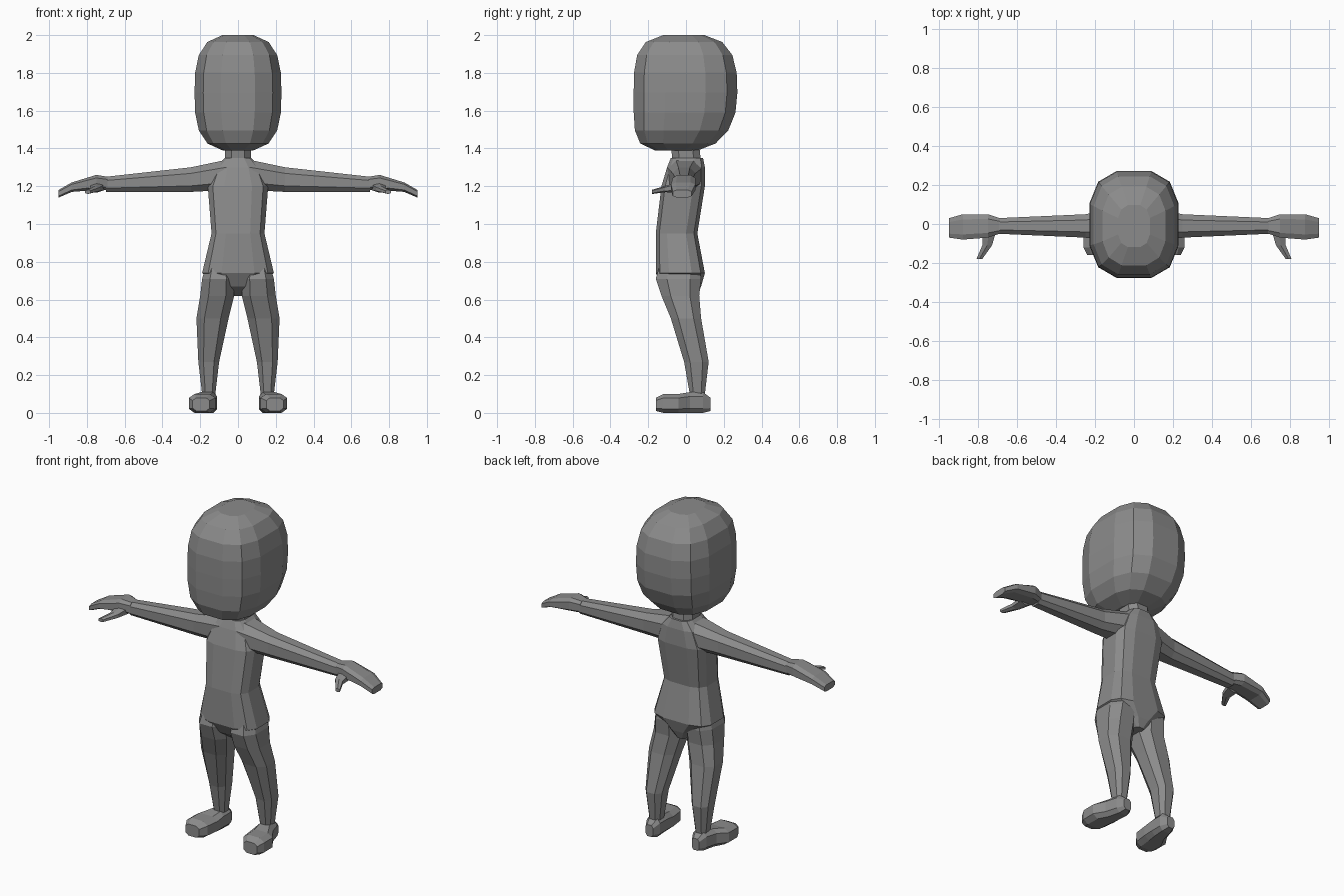
import bpy, bmesh, math

cube = bpy.data.objects.get("Cube")
if cube:
    bpy.data.objects.remove(cube, do_unlink=True)

tone = (.26, .26, .26, 1)
grey = bpy.data.materials.new("clay grey")
grey.use_nodes = True
grey.diffuse_color = tone
grey.node_tree.nodes["Principled BSDF"].inputs["Base Color"].default_value = tone

# Where each lofting axis puts (along, u, v) in space
PLACE = {
    "x": lambda along, u, v: (along, u, v),
    "y": lambda along, u, v: (u, along, v),
    "z": lambda along, u, v: (u, v, along),
}


def section(sides, power):
    """Rounded-box outline that fills the square from -1 to 1."""
    outline = []
    for i in range(sides):
        angle = math.tau * (i + .5) / sides
        outline.append([math.copysign(abs(wave) ** (2 / power), wave)
                        for wave in (math.cos(angle), math.sin(angle))])
    reach = max(u for u, v in outline)
    return [(u / reach, v / reach) for u, v in outline]


def loft(name, axis, rings, sides=8, power=2.6, side=1):
    """Skin rings given as (along, u low, u high, v low, v high)."""
    bm = bmesh.new()
    outline = section(sides, power)
    loops = []
    for along, u_low, u_high, v_low, v_high in rings:
        loop = []
        for u, v in outline:
            x, y, z = PLACE[axis](along,
                                  (u_low + u_high + u * (u_high - u_low)) / 2,
                                  (v_low + v_high + v * (v_high - v_low)) / 2)
            loop.append(bm.verts.new((x * side, y, z)))
        loops.append(loop)
    for near, far in zip(loops, loops[1:]):
        for i in range(sides):
            j = (i + 1) % sides
            bm.faces.new((near[i], near[j], far[j], far[i]))
    bm.faces.new(loops[0])
    bm.faces.new(loops[-1])
    bmesh.ops.recalc_face_normals(bm, faces=bm.faces)
    mesh = bpy.data.meshes.new(name)
    bm.to_mesh(mesh)
    bm.free()
    mesh.materials.append(grey)
    part = bpy.data.objects.new(name, mesh)
    bpy.context.collection.objects.link(part)


def centred(rows):
    """Turn (z, half width, front, back) into rings symmetric in x."""
    return [(z, -half, half, front, back) for z, half, front, back in rows]


def bulge(height, power):
    """Radius of a rounded box at a height between -1 and 1."""
    return (1 - abs(height) ** power) ** (1 / power)


def head_rings():
    """Flat face in front, rounder skull behind with a rising jaw."""
    for degrees in range(-80, 81, 20):
        height = math.sin(math.radians(degrees))
        below = height < 0
        yield (1.695 + .31 * height,
               .23 * bulge(height, 3),
               -.277 * bulge(height, 5 if below else 3.5),
               .272 * bulge(height, 2.3 if below else 3))


loft("head", "z", centred(head_rings()), sides=12, power=2.8)
loft("neck", "z", centred([(1.32, .07, -.07, .08), (1.42, .07, -.08, .07)]))

# Torso from the crotch up to the shoulders
loft("torso", "z", centred([
    (.62, .03, -.05, .06),
    (.67, .08, -.12, .08),
    (.74, .19, -.16, .1),
    (.95, .14, -.16, .06),
    (1.2, .16, -.13, .1),
    (1.3, .12, -.1, .1),
    (1.35, .07, -.08, .09),
]), sides=12, power=3.4)

for label, side in (("left", 1), ("right", -1)):
    # Arm runs outward from inside the chest
    loft(label + "_arm", "x", [
        (.06, -.1, .09, 1.18, 1.34),
        (.25, -.07, .05, 1.17, 1.3),
        (.7, -.05, .03, 1.17, 1.25),
    ], side=side)
    # Mitten hand drooping toward the fingertips
    loft(label + "_hand", "x", [
        (.69, -.05, .03, 1.18, 1.25),
        (.75, -.07, .05, 1.18, 1.26),
        (.88, -.08, .05, 1.17, 1.22),
        (.95, -.07, .03, 1.14, 1.18),
    ], power=3.4, side=side)
    loft(label + "_thumb", "y", [
        (-.04, .71, .78, 1.17, 1.22),
        (-.11, .73, .78, 1.17, 1.2),
        (-.18, .78, .81, 1.16, 1.18),
    ], sides=6, side=side)
    # Leg swept back toward the ankle
    loft(label + "_leg", "z", [
        (.1, .12, .19, .02, .1),
        (.27, .1, .21, -.01, .12),
        (.5, .05, .22, -.08, .08),
        (.62, .02, .2, -.13, .07),
        (.71, .02, .19, -.16, .08),
        (.78, .03, .17, -.14, .07),
    ], side=side)
    # Foot, widest at the toes
    loft(label + "_foot", "y", [
        (-.16, .15, .24, .01, .08),
        (-.12, .12, .26, 0, .1),
        (-.04, .11, .26, 0, .1),
        (.02, .11, .22, 0, .11),
        (.09, .11, .2, 0, .11),
        (.13, .13, .18, .01, .08),
    ], power=3.2, side=side)
